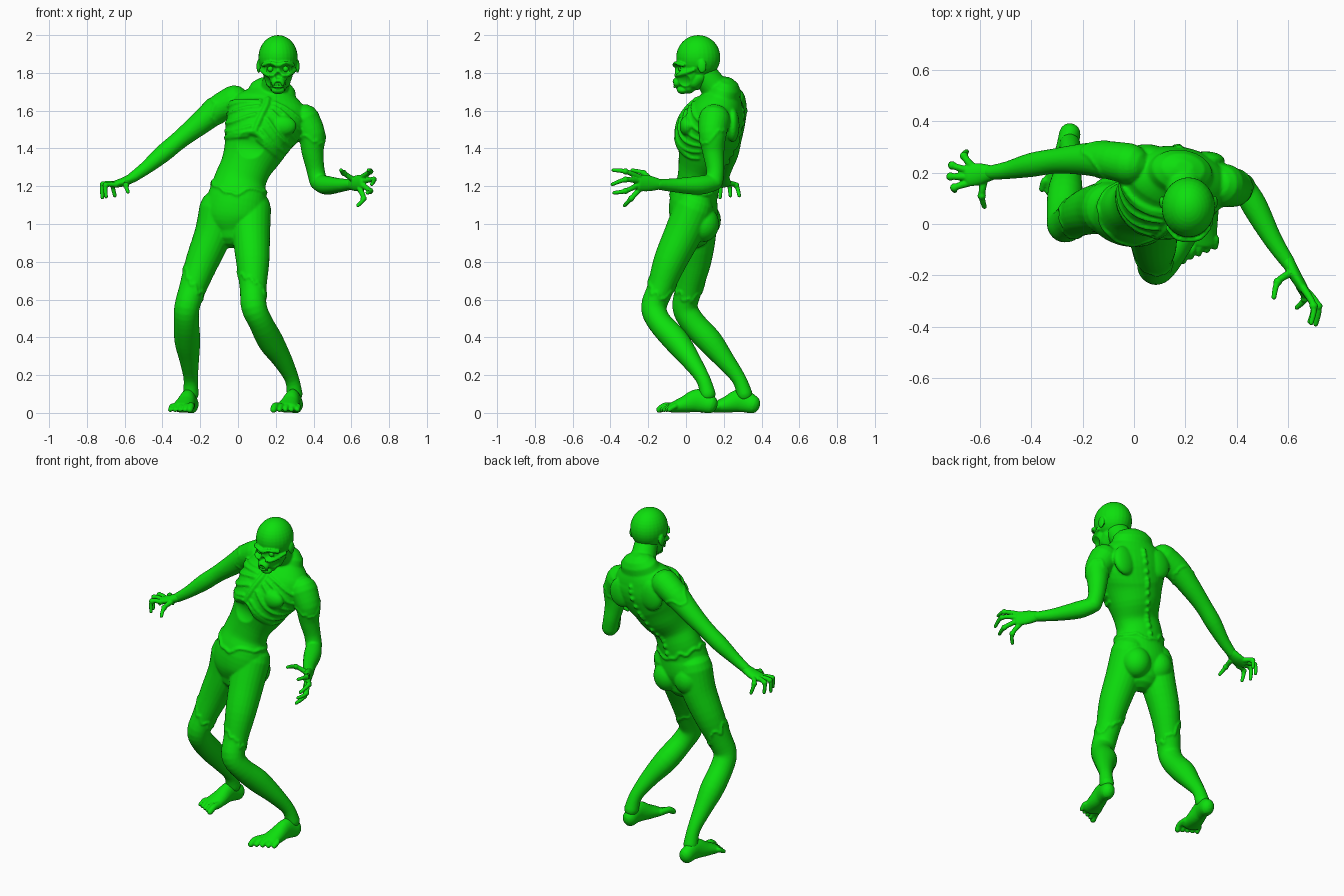
import bpy, bmesh, math, random
from math import sin, cos, pi, radians
from mathutils import Vector, Matrix

random.seed(4)
if "Cube" in bpy.data.objects:
    bpy.data.objects.remove(bpy.data.objects["Cube"])

green = bpy.data.materials.new("rotten green")
green.use_nodes = True
green.diffuse_color = (0.004, 0.74, 0.004, 1)
green.node_tree.nodes["Principled BSDF"].inputs["Base Color"].default_value = green.diffuse_color

SIDE_X, SIDE_Y, SIDE_Z = Vector((1, 0, 0)), Vector((0, 1, 0)), Vector((0.1, 0.2, 1))


# Smooth interpolation of rings (x, y, z, width[, depth])
def sample(rings, t):
    last = len(rings) - 1
    t = max(0, min(t, last))
    i = min(int(t), last - 1)
    f = t - i
    quad = rings[max(i - 1, 0)], rings[i], rings[i + 1], rings[min(i + 2, last)]
    return [0.5 * (2*b + (c - a)*f + (2*a - 5*b + 4*c - d)*f*f + (3*b - a - 3*c + d)*f**3)
            for a, b, c, d in zip(*quad)]


def frame(rings, side, t):
    p = sample(rings, t)
    ahead, behind = sample(rings, t + 0.05), sample(rings, t - 0.05)
    along = (Vector(ahead[:3]) - Vector(behind[:3])).normalized()
    v = along.cross(side).normalized()
    u = v.cross(along)
    wide, deep = p[3], p[-1]
    return Vector(p[:3]), along * min(wide, deep), u * wide, v * deep


def on_surface(rings, side, t, angle, out=1.0):
    c, _, u, v = frame(rings, side, t)
    return c + (u * cos(angle) + v * sin(angle)) * out


# Round-ended tube through the rings
def loft(bm, rings, side=SIDE_X, n=24, steps=4):
    last = len(rings) - 1
    caps = [radians(a) for a in (75, 50, 25)]
    stations = [(0, cos(a), -sin(a)) for a in caps]
    stations += [(k / steps, 1, 0) for k in range(last * steps + 1)]
    stations += [(last, cos(a), sin(a)) for a in reversed(caps)]
    loops = []
    for t, scale, shift in stations:
        c, along, u, v = frame(rings, side, t)
        loops.append([bm.verts.new(c + along * shift + (u * cos(a) + v * sin(a)) * scale)
                      for a in (2 * pi * k / n for k in range(n))])
    for low, high in zip(loops, loops[1:]):
        for k in range(n):
            j = (k + 1) % n
            bm.faces.new((low[k], low[j], high[j], high[k]))
    bm.faces.new(loops[0][::-1])
    bm.faces.new(loops[-1])


def tube(bm, points, radius, tip=None, side=SIDE_Z):
    end = tip or radius
    count = len(points) - 1
    loft(bm, [(*p, radius + (end - radius) * k / count) for k, p in enumerate(points)], side, 10)


def ball(bm, centre, size):
    m = Matrix.Translation(centre) @ Matrix.Diagonal((*size, 1))
    bmesh.ops.create_uvsphere(bm, u_segments=28, v_segments=18, radius=1, matrix=m)


# Torn edge running round a lofted part
def torn_hem(bm, rings, side, height, jag, radius=0.007):
    pts = [on_surface(rings, side, height(2 * pi * k / 26) + random.uniform(-jag, jag),
                      2 * pi * k / 26) for k in range(26)]
    tube(bm, pts + pts[:1], radius)


# Fuse the overlapping pieces into one skin
def finish(name, bm, voxel, smooth=3):
    bmesh.ops.recalc_face_normals(bm, faces=bm.faces)
    mesh = bpy.data.meshes.new(name)
    bm.to_mesh(mesh)
    bm.free()
    obj = bpy.data.objects.new(name, mesh)
    bpy.context.collection.objects.link(obj)
    remesh = obj.modifiers.new("fuse", 'REMESH')
    remesh.mode, remesh.voxel_size = 'VOXEL', voxel
    relax = obj.modifiers.new("relax", 'SMOOTH')
    relax.factor, relax.iterations = 0.5, smooth
    graph = bpy.context.evaluated_depsgraph_get()
    fused = bpy.data.meshes.new_from_object(obj.evaluated_get(graph))
    obj.modifiers.clear()
    obj.data = fused
    fused.materials.clear()
    fused.materials.append(green)
    fused.shade_smooth()
    return obj


def dent(obj, centre, radius, push):
    centre, push = Vector(centre), Vector(push)
    for vert in obj.data.vertices:
        d = (vert.co - centre).length / radius
        if d < 1:
            vert.co += push * (1 - d * d)


body = bmesh.new()

# Torso, leaning and twisted
lean = Vector((0.92, -0.17, -0.34)).normalized()
torso = [(-.02, .04, .97, .12, .10), (-.02, .04, 1.04, .17, .125), (-.005, .04, 1.13, .16, .125),
         (.01, .06, 1.22, .14, .11), (.04, .07, 1.30, .135, .11), (.08, .095, 1.39, .16, .145),
         (.115, .115, 1.48, .19, .165), (.155, .16, 1.57, .215, .15), (.17, .185, 1.64, .19, .12),
         (.18, .2, 1.69, .13, .09)]
loft(body, torso, lean, 40)
loft(body, [(.18, .2, 1.62, .09), (.19, .165, 1.7, .077), (.205, .11, 1.78, .068), (.21, .08, 1.84, .065)])
for centre in ((-.09, .1, 1.02), (.06, .09, 1.0)):
    ball(body, centre, (.085, .085, .095))

# Ribs, costal arch, breastbone and shoulder blades
for s in (-1, 1):
    for i in range(6):
        tube(body, [on_surface(torso, lean, 7.4 - .4 * i - .4 * sin(pi * k / 8),
                               -pi / 2 + s * radians(10 + 13 * k)) for k in range(7)], .011, .008)
    tube(body, [on_surface(torso, lean, 5.6 - .12 * k, -pi / 2 + s * radians(4 + 14 * k))
                for k in range(6)], .014, .008)
    blade = on_surface(torso, lean, 7.2, pi / 2 + s * radians(38), .9)
    ball(body, blade, (.075, .035, .09))
tube(body, [on_surface(torso, lean, 5.6 + .3 * k, -pi / 2) for k in range(8)], .014)
ball(body, on_surface(torso, lean, 6.3, radians(-50), .9), (.075, .04, .055))

# Backbone knobs
for k in range(14):
    ball(body, on_surface(torso, lean, 2.8 + .4 * k, pi / 2, .985), (.014, .014, .016))

# Arms
right_arm = [(-.02, .235, 1.655, .08), (-.11, .25, 1.605, .073), (-.21, .252, 1.525, .06),
             (-.31, .245, 1.445, .049), (-.4, .23, 1.37, .047), (-.49, .21, 1.295, .035),
             (-.56, .2, 1.245, .028)]
left_arm = [(.35, .15, 1.55, .085), (.39, .14, 1.47, .073), (.395, .145, 1.38, .058),
            (.41, .155, 1.29, .048), (.425, .15, 1.225, .047)]
left_forearm = [(.425, .15, 1.22, .044), (.47, .07, 1.205, .05), (.54, -.06, 1.205, .037),
                (.6, -.15, 1.21, .028)]
loft(body, right_arm)
loft(body, left_arm)
loft(body, left_forearm)
for arm in (right_arm, left_arm):
    torn_hem(body, arm, SIDE_X, lambda a: 1.2 + .3 * sin(2 * a), .12, .005)

# Legs
left_leg = [(.07, .04, 1.08, .105), (.07, -.015, .95, .1), (.078, -.085, .8, .088),
            (.08, -.135, .66, .071), (.085, -.17, .56, .068), (.12, -.14, .48, .064),
            (.172, -.05, .38, .068), (.235, .025, .28, .052), (.285, .09, .18, .038),
            (.3, .115, .1, .042)]
right_leg = [(-.1, .06, 1.08, .105), (-.13, .06, .95, .1), (-.19, .045, .8, .088),
             (-.24, .015, .66, .072), (-.27, -.005, .56, .067), (-.273, .035, .48, .067),
             (-.268, .125, .38, .068), (-.258, .205, .28, .052), (-.25, .28, .18, .038),
             (-.25, .31, .1, .042)]
for leg in (left_leg, right_leg):
    loft(body, leg)
    torn_hem(body, leg, SIDE_X, lambda a: 2.9 + .4 * cos(a), .18, .006)

# Ragged waistband
torn_hem(body, torso, lean, lambda a: 2.3 + .4 * abs(cos(a)) + .2 * sin(a), .12, .009)
skin = finish("body", body, .007, 2)
dent(skin, on_surface(torso, lean, 4.9, -pi / 2), .075, (0, .025, 0))

# Feet with toes: heel position, toe direction, inner side
for name, heel, toe_x, inner in (("left_foot", (.303, .125), -.045, -1), ("right_foot", (-.25, .35), -.045, 1)):
    foot = bmesh.new()
    x, y = heel

    def spot(along, across=0):
        return x + toe_x * along / .2 + across, y - along
    loft(foot, [(*spot(0), .045, .042, .05), (*spot(.06), .065, .042, .062),
                (*spot(.13), .045, .052, .045), (*spot(.19), .03, .06, .03)])
    for k in range(5):
        across = inner * (.048 - .025 * k)
        reach = .265 - .013 * k
        size = .021 if k == 0 else .0155
        tube(foot, [(*spot(.18, across * .9), .035), (*spot(reach - .03, across * 1.1), .036),
                    (*spot(reach, across * 1.15), .017)], size, size * .85)
    sole = finish(name, foot, .005, 2)
    for vert in sole.data.vertices:
        vert.co.z = max(vert.co.z, 0)

# Clawed hands: palm, thumb, then index to little finger
hands = {
    "left_hand": (Vector((0, 0, 1)), [(.595, -.14, 1.21, .028, .026), (.625, -.195, 1.215, .042, .024), (.658, -.25, 1.218, .044, .02)],
                  [((.61, -.19, 1.235), (.56, -.225, 1.27), (.545, -.285, 1.285)),
                   ((.66, -.25, 1.25), (.7, -.32, 1.278), (.69, -.385, 1.285)),
                   ((.665, -.255, 1.228), (.718, -.32, 1.235), (.708, -.39, 1.21)),
                   ((.66, -.255, 1.205), (.7, -.32, 1.175), (.685, -.38, 1.165)),
                   ((.645, -.245, 1.185), (.665, -.29, 1.135), (.635, -.325, 1.098))]),
    "right_hand": (SIDE_Y, [(-.55, .2, 1.25, .028, .026), (-.6, .195, 1.225, .042, .024), (-.645, .19, 1.212, .044, .02)],
                   [((-.585, .165, 1.22), (-.593, .11, 1.205), (-.583, .068, 1.17)),
                    ((-.645, .16, 1.208), (-.7, .142, 1.205), (-.698, .13, 1.145)),
                    ((-.65, .183, 1.21), (-.715, .185, 1.21), (-.718, .18, 1.14)),
                    ((-.645, .207, 1.212), (-.708, .228, 1.21), (-.71, .235, 1.15)),
                    ((-.63, .223, 1.215), (-.662, .265, 1.205), (-.652, .282, 1.15))])}
for name, (side, palm, digits) in hands.items():
    hand = bmesh.new()
    loft(hand, palm, side)
    for joints in digits:
        tube(hand, joints, .0155, .01, Vector((.3, .2, .1)))
        ball(hand, joints[1], (.0165, .0165, .0165))
    finish(name, hand, .004, 2)

# Skull-like head
head = bmesh.new()
mid = .212
ball(head, (mid, .065, 1.882), (.104, .117, .118))
ball(head, (mid, .015, 1.8), (.078, .075, .095))
loft(head, [(mid, .07, 1.78, .07, .05), (mid, .03, 1.745, .064, .05), (mid, .015, 1.725, .046, .035)])
for s in (-1, 1):
    tube(head, [(mid + s * a, b, c) for a, b, c in
                ((.008, -.058, 1.842), (.045, -.052, 1.85), (.08, -.015, 1.842))], .014, .01)
    tube(head, [(mid + s * a, b, c) for a, b, c in
                ((.03, -.05, 1.79), (.062, -.03, 1.793), (.09, .04, 1.815))], .014, .01)
    ball(head, (mid + s * .103, .085, 1.835), (.011, .024, .036))
ball(head, (mid, -.05, 1.748), (.036, .022, .03))
ball(head, (mid, -.018, 1.708), (.036, .03, .02))
face = finish("head", head, .005, 3)
for s in (-1, 1):
    dent(face, (mid + s * .04, -.055, 1.82), .032, (0, .03, 0))
    dent(face, (mid + s * .062, -.01, 1.76), .035, (-s * .015, .008, 0))
dent(face, (mid, -.062, 1.785), .02, (0, .022, 0))
dent(face, (mid, -.07, 1.733), .024, (0, .02, 0))

# Eyes and bared teeth
mouth = bmesh.new()
for s in (-1, 1):
    ball(mouth, (mid + s * .04, -.024, 1.82), (.016, .016, .016))
for row in (1.741, 1.727):
    for k in range(-3, 4):
        ball(mouth, (mid + .009 * k, -.062 + .0012 * k * k, row), (.0045, .005, .008))
finish("eyes_and_teeth", mouth, .003, 1)
